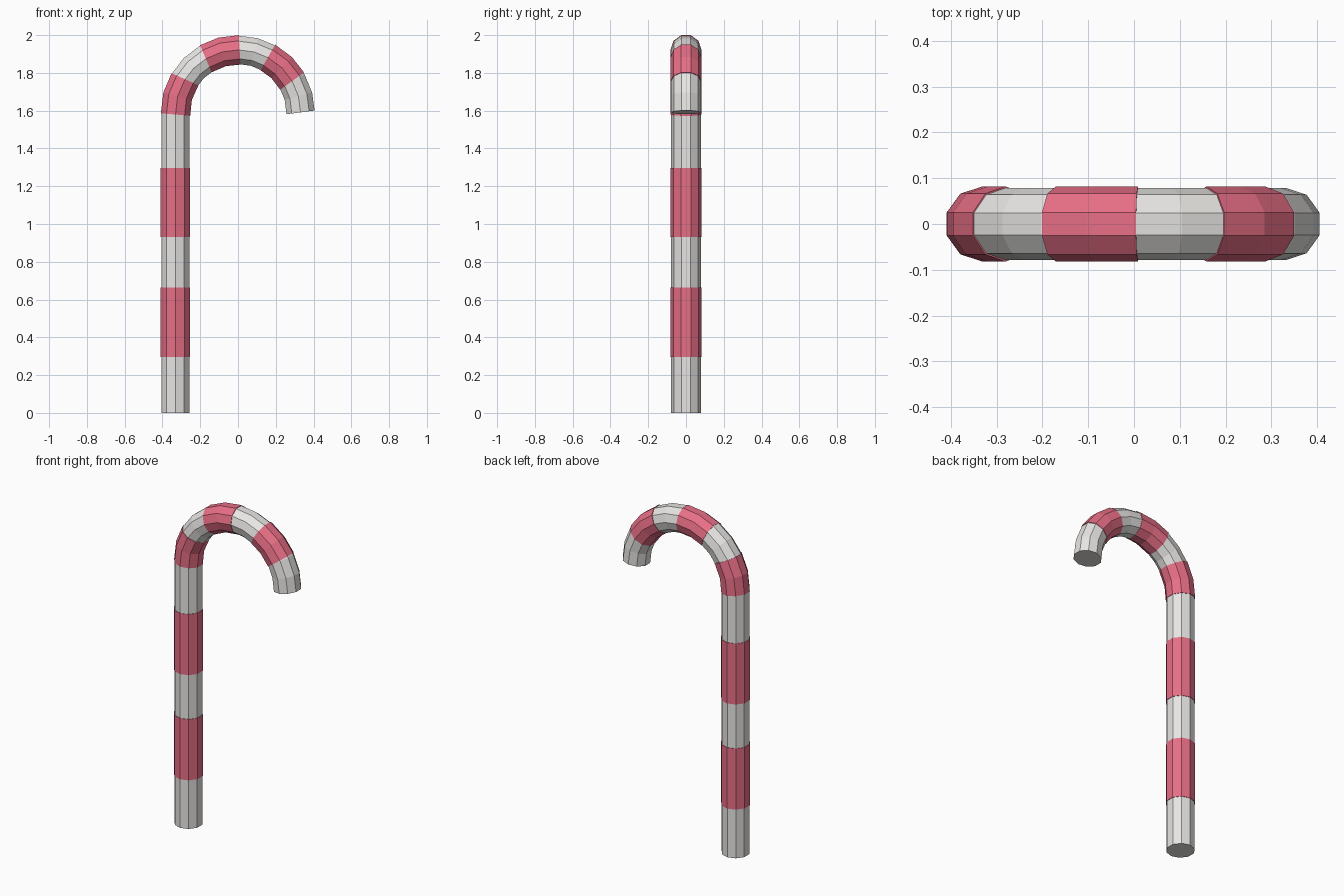
import bpy, bmesh
from math import cos, sin, radians, pi

if "Cube" in bpy.data.objects:
    bpy.data.objects.remove(bpy.data.objects["Cube"], do_unlink=True)

SIDES = 10
BEND = 0.331        # radius of the hook's centre line
BEND_Z = 1.591      # height of the hook's centre
CORE_R = 0.079
STRIPE_R = 0.082


def material(name, color):
    m = bpy.data.materials.new(name)
    m.use_nodes = True
    m.diffuse_color = color
    bsdf = next(n for n in m.node_tree.nodes if n.type == 'BSDF_PRINCIPLED')
    bsdf.inputs["Base Color"].default_value = color
    return m


white = material("sugar white", (0.80, 0.79, 0.77, 1))
red = material("candy red", (0.84, 0.165, 0.25, 1))


def on_shaft(z):
    """Ring station on the straight shaft: x, z, tilt."""
    return (-BEND, z, 180)


def on_hook(angle, tilt=None):
    """Ring station on the hook: x, z, tilt."""
    a = radians(angle)
    return (BEND * cos(a), BEND_Z + BEND * sin(a), angle if tilt is None else tilt)


def tube(name, stations, radius, mat):
    """Flat-sided closed tube through the given ring stations."""
    bm = bmesh.new()
    rings = []
    for x, z, tilt in stations:
        t = radians(tilt)
        ring = []
        for k in range(SIDES):
            a = 2 * pi * (k + 0.5) / SIDES
            u, v = radius * cos(a), radius * sin(a)
            ring.append(bm.verts.new((x + u * cos(t), v, z + u * sin(t))))
        rings.append(ring)
    for low, high in zip(rings, rings[1:]):
        for k in range(SIDES):
            n = (k + 1) % SIDES
            bm.faces.new((low[k], low[n], high[n], high[k]))
    bm.faces.new(rings[0])
    bm.faces.new(rings[-1])
    bmesh.ops.recalc_face_normals(bm, faces=bm.faces)
    mesh = bpy.data.meshes.new(name)
    bm.to_mesh(mesh)
    bm.free()
    mesh.materials.append(mat)
    obj = bpy.data.objects.new(name, mesh)
    bpy.context.collection.objects.link(obj)
    return obj


# White cane: straight shaft and half-circle hook, last ring square to its segment
path = [on_shaft(0)] + [on_hook(a) for a in range(180, 0, -15)] + [on_hook(0, 7.5)]
tube("cane", path, CORE_R, white)

# Red sleeves around the shaft
for name, bottom, top in (("lower", 0.295, 0.663), ("upper", 0.93, 1.297)):
    tube(name + "_shaft_stripe", [on_shaft(bottom), on_shaft(top)], STRIPE_R, red)

# Red sleeves around the hook: start and end angle, tilt of each end
hook_stripes = (
    ("first", 182, 148, 175, 156),
    ("middle", 121, 88.5, 113, 93),
    ("last", 61.5, 30, 60, 36),
)
for name, start, end, tilt_a, tilt_b in hook_stripes:
    middle = on_hook((start + end) / 2)
    tube(name + "_hook_stripe",
         [on_hook(start, tilt_a), middle, on_hook(end, tilt_b)], STRIPE_R, red)
